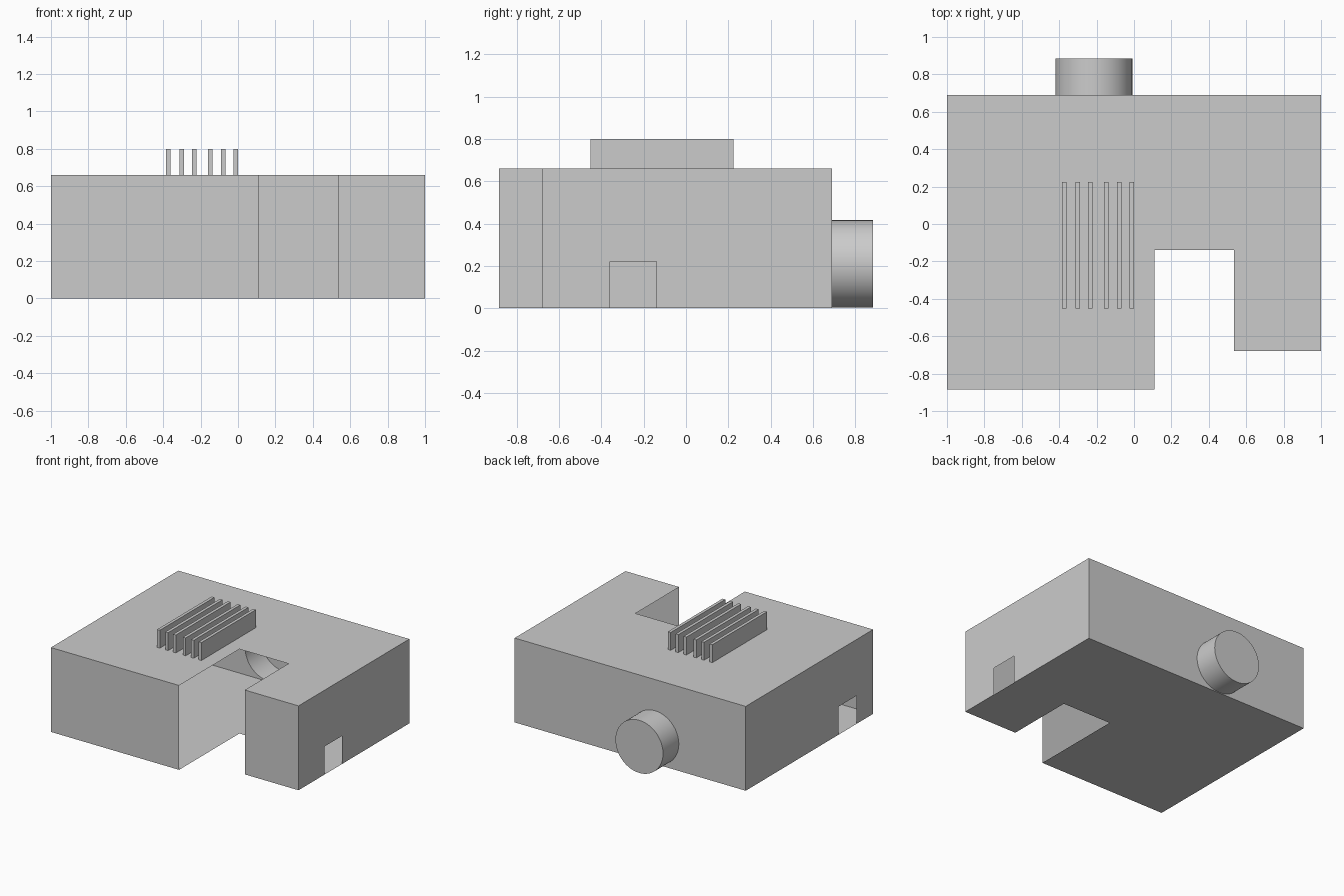
import bpy, bmesh, math
from mathutils import Vector

if "Cube" in bpy.data.objects:
    bpy.data.objects.remove(bpy.data.objects["Cube"])

H = 0.66                     # wall height
CX, CZ, R = -0.215, 0.21, 0.206   # round duct on the back wall
BACK, DUCT_END = 0.69, 0.885


def make(name, faces):
    """Build an object from (points, outward direction) pairs."""
    bm = bmesh.new()
    for points, outward in faces:
        face = bm.faces.new([bm.verts.new(p) for p in points])
        face.normal_update()
        if face.normal.dot(Vector(outward)) < 0:
            face.normal_flip()
    bmesh.ops.remove_doubles(bm, verts=bm.verts, dist=1e-5)
    mesh = bpy.data.meshes.new(name)
    bm.to_mesh(mesh)
    bm.free()
    ob = bpy.data.objects.new(name, mesh)
    bpy.context.collection.objects.link(ob)
    return ob


def side_wall(x, y0, y1, d0, d1, outward):
    """Side wall with a low doorway from d0 to d1."""
    outline = [(y0, 0), (d0, 0), (d0, 0.22), (d1, 0.22), (d1, 0), (y1, 0), (y1, H), (y0, H)]
    return [(x, y, z) for y, z in outline], outward


def front_wall(x0, x1, y):
    return [(x0, y, 0), (x1, y, 0), (x1, y, H), (x0, y, H)], (0, -1, 0)


# Floor and roof share one plan, with a bay open to the hollow inside
plan = [(-1, -0.885), (0.11, -0.885), (0.11, -0.14), (0.535, -0.14),
        (0.535, -0.68), (1, -0.68), (1, BACK), (-1, BACK)]
make("floor", [([(x, y, 0) for x, y in plan], (0, 0, -1))])
make("roof", [([(x, y, H) for x, y in plan], (0, 0, 1))])

# Outer walls
make("front_walls", [front_wall(-1, 0.11, -0.885), front_wall(0.535, 1, -0.68)])
make("left_wall", [side_wall(-1, -0.885, BACK, -0.68, -0.46, (-1, 0, 0))])
make("right_wall", [side_wall(1, -0.68, BACK, -0.36, -0.14, (1, 0, 0))])

# Back wall in two halves around the round opening
N = 64
halves = []
for side in (-1, 1):
    arc = [(CX + side * R * math.sin(a), BACK, CZ - R * math.cos(a))
           for a in (2 * math.pi * i / N for i in range(N // 2 + 1))]
    halves.append(([(side, BACK, 0), (CX, BACK, 0)] + arc
                   + [(CX, BACK, H), (side, BACK, H)], (0, 1, 0)))
make("back_wall", halves)

# Round duct, open inwards and capped outside
ring = [(R * math.sin(2 * math.pi * i / N), R * math.cos(2 * math.pi * i / N)) for i in range(N)]
faces = [([(CX + x, DUCT_END, CZ + z) for x, z in ring], (0, 1, 0))]
for i in range(N):
    (xa, za), (xb, zb) = ring[i], ring[(i + 1) % N]
    faces.append(([(CX + xa, BACK, CZ + za), (CX + xb, BACK, CZ + zb),
                   (CX + xb, DUCT_END, CZ + zb), (CX + xa, DUCT_END, CZ + za)], (xa + xb, 0, za + zb)))
duct = make("round_duct", faces)
bpy.context.view_layer.objects.active = duct
duct.select_set(True)
bpy.ops.object.shade_smooth_by_angle(angle=math.radians(30))

# Six upright roof fins
for n, x in enumerate((-0.373, -0.302, -0.234, -0.149, -0.079, -0.013)):
    bm = bmesh.new()
    bmesh.ops.create_cube(bm, size=1)
    for v in bm.verts:
        v.co = (x + v.co.x * 0.024, -0.113 + v.co.y * 0.675, H + (v.co.z + 0.5) * 0.14)
    base = [f for f in bm.faces if f.calc_center_median().z < H + 0.01]
    bmesh.ops.delete(bm, geom=base, context='FACES_ONLY')
    mesh = bpy.data.meshes.new("roof_fin")
    bm.to_mesh(mesh)
    bm.free()
    bpy.context.collection.objects.link(bpy.data.objects.new(f"roof_fin_{n + 1}", mesh))
